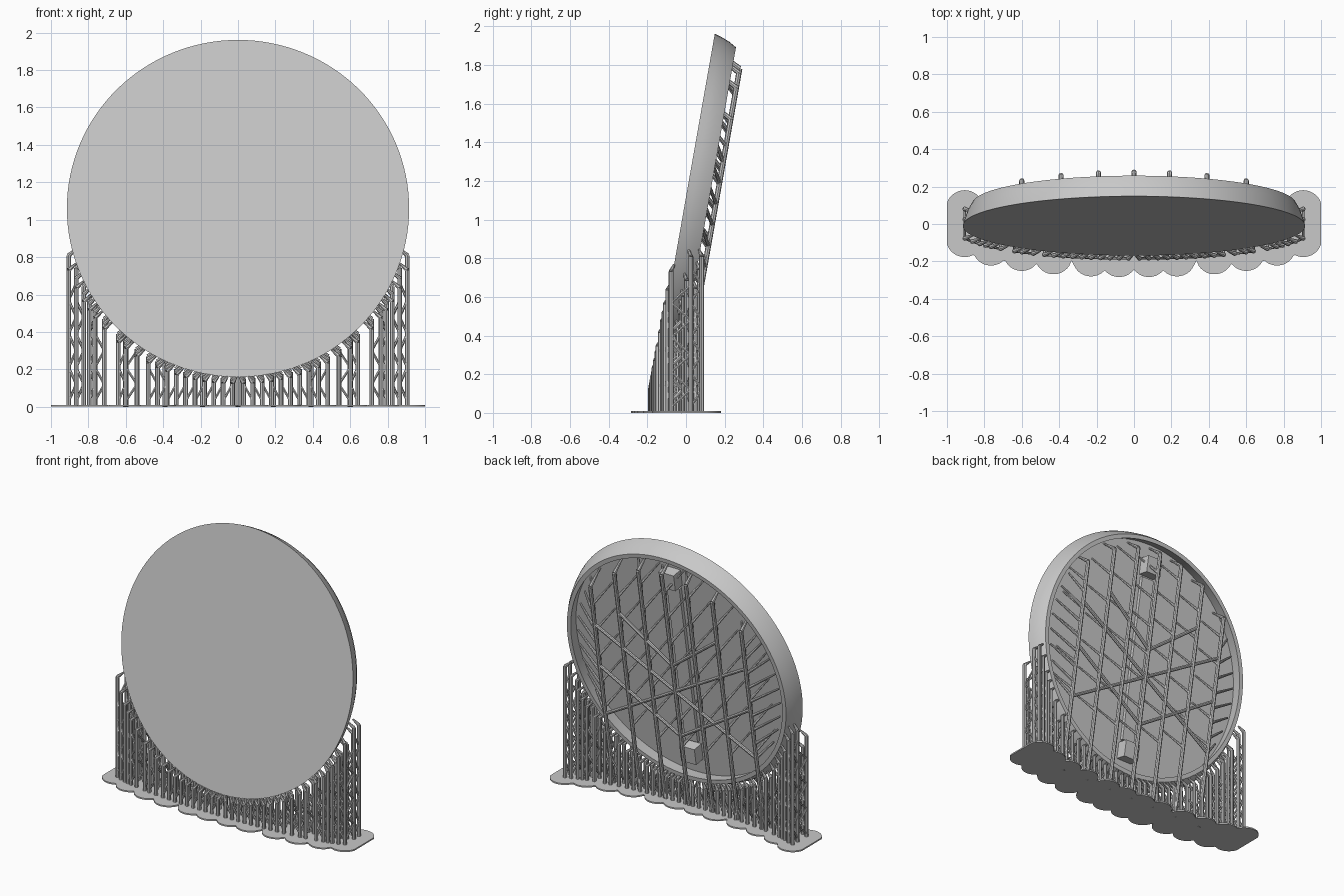
import bpy, bmesh, math
from mathutils import Vector

cube = bpy.data.objects.get("Cube")
if cube:
    bpy.data.objects.remove(cube)

# One plain grey for everything
grey = bpy.data.materials.new("plain grey")
grey.use_nodes = True
grey.diffuse_color = (0.58, 0.58, 0.58, 1)
grey.node_tree.nodes["Principled BSDF"].inputs["Base Color"].default_value = grey.diffuse_color

TILT = math.radians(10)
CENTRE = Vector((0, -0.01, 1.06))
UP = Vector((0, math.sin(TILT), math.cos(TILT)))
BACK = Vector((0, math.cos(TILT), -math.sin(TILT)))
RADIUS, DEPTH = 0.915, 0.12


def on_dish(x, v, d):
    """Point in the leaning frame of the dish: across, up, backwards."""
    return CENTRE + Vector((x, 0, 0)) + UP * v + BACK * d


def finish(name, bm, smooth=True):
    bmesh.ops.recalc_face_normals(bm, faces=bm.faces)
    mesh = bpy.data.meshes.new(name)
    bm.to_mesh(mesh)
    bm.free()
    mesh.materials.append(grey)
    obj = bpy.data.objects.new(name, mesh)
    bpy.context.collection.objects.link(obj)
    if smooth:
        bpy.ops.object.select_all(action='DESELECT')
        obj.select_set(True)
        bpy.context.view_layer.objects.active = obj
        bpy.ops.object.shade_smooth_by_angle(angle=math.radians(35))
    return obj


def rod(bm, a, b, r=0.012, r_end=None, sides=8):
    """Straight round bar, optionally tapering."""
    axis = b - a
    q = axis.to_track_quat('Z', 'Y')
    rings = []
    for p, rad in ((a, r), (b, r if r_end is None else r_end)):
        rings.append([bm.verts.new(p + q @ Vector((rad * math.cos(t), rad * math.sin(t), 0)))
                      for t in (2 * math.pi * i / sides for i in range(sides))])
    for i in range(sides):
        j = (i + 1) % sides
        bm.faces.new((rings[0][i], rings[0][j], rings[1][j], rings[1][i]))
    bm.faces.new(rings[0][::-1])
    bm.faces.new(rings[1])


def box(name, x, v0, v1, d0, d1):
    bm = bmesh.new()
    bmesh.ops.create_cube(bm, size=1)
    for vert in bm.verts:
        c = vert.co
        vert.co = on_dish(c.x * 2 * x, v0 + (c.y + .5) * (v1 - v0), d0 + (c.z + .5) * (d1 - d0))
    return finish(name, bm, False)


# Dish: hollow round shell, open at the back
profile = [(RADIUS, 0), (0.905, 0.035), (0.888, 0.08), (0.865, DEPTH), (0.835, DEPTH), (0.855, 0.03)]
SEG = 128
bm = bmesh.new()
rings = [[bm.verts.new(on_dish(r * math.cos(t), r * math.sin(t), d))
          for t in (2 * math.pi * i / SEG for i in range(SEG))] for r, d in profile]
for a, b in zip(rings, rings[1:]):
    for i in range(SEG):
        j = (i + 1) % SEG
        bm.faces.new((a[i], a[j], b[j], b[i]))
bm.faces.new(rings[0])
bm.faces.new(rings[-1])
finish("dish", bm)

# Inner rib and two small mounts
box("centre_rib", 0.05, -0.6, 0.6, 0.028, 0.055)
box("top_mount", 0.06, 0.62, 0.74, 0.028, 0.11)
box("bottom_mount", 0.06, -0.74, -0.62, 0.028, 0.11)

# Lattice: leaning trunks with side branches that reach the inside of the dish
LAT = 0.158
bm = bmesh.new()
for x in (0, 0.19, 0.39, 0.6):
    for s in ((1, -1) if x else (1,)):
        top = math.sqrt(0.81 ** 2 - x * x) - 0.05
        foot = -CENTRE.z / UP.z - LAT * math.tan(-TILT)
        rod(bm, on_dish(s * x, foot, LAT), on_dish(s * x, top, LAT), 0.014)
        rod(bm, on_dish(s * x, top, LAT), on_dish(s * x, top + 0.07, 0.03), 0.014, 0.006)
        v = -0.5 * top - 0.2
        k = 0
        while v < top - 0.1:
            for side in (1, -1):
                tip_x = s * x + side * 0.085
                rod(bm, on_dish(s * x, v, LAT), on_dish(tip_x, v + 0.12, 0.03), 0.011, 0.005)
            v += 0.2
# Feathered branches towards the rim
for s in (1, -1):
    for i in range(8):
        v = -0.5 + i * 0.11
        reach = math.sqrt(0.83 ** 2 - (v + 0.12) ** 2)
        rod(bm, on_dish(s * 0.6, v, LAT), on_dish(s * (reach - 0.03), v + 0.12, 0.09), 0.011, 0.007)
    # Long crossing braces
    rod(bm, on_dish(-s * 0.6, -0.5, LAT), on_dish(s * 0.6, 0.2, LAT))
    rod(bm, on_dish(0, -0.5, LAT), on_dish(s * 0.6, -0.12, LAT))
    rod(bm, on_dish(0, 0.05, LAT), on_dish(s * 0.39, 0.35, LAT))
finish("back_lattice", bm)

# Support columns: groups under the rim with bent tips and zigzag bracing
groups = [(0.905, 0.865, 0.825), (0.795, 0.765, 0.715), (0.64, 0.6, 0.54),
          [0.48 - 0.05 * i for i in range(10)]]
rows = (0.0, 0.06, 0.115)
feet = []


def column(x, s, d):
    """Top of the upright and the contact point on the rim."""
    tip_x = x - min(0.04, 0.02 + 0.05 * x)
    r = RADIUS - 0.05 * d / DEPTH
    v = -math.sqrt(max(r * r - tip_x * tip_x, 0.04))
    tip = on_dish(s * tip_x, v, d)
    shift = -0.015 if d == 0 else 0.012
    return Vector((s * x, tip.y + shift, max(tip.z - 0.035, 0.08))), tip


def zigzag(bm, a, b):
    """Braces between two uprights, alternating direction."""
    z, flip = 0.03, False
    limit = min(a.z, b.z)
    while z + 0.09 <= limit:
        p, q = (b, a) if flip else (a, b)
        rod(bm, Vector((p.x, p.y, z)), Vector((q.x, q.y, z + 0.09)), 0.007, sides=6)
        z, flip = z + 0.09, not flip


bm = bmesh.new()
for s in (1, -1):
    for group in groups:
        for n, x in enumerate(group):
            tops = []
            for d in rows:
                top, tip = column(x, s, d)
                foot = Vector((top.x, top.y, 0))
                rod(bm, foot, top, 0.013)
                rod(bm, top, tip, 0.013, 0.006)
                tops.append(top)
                feet.append((top.x, top.y, x))
                if n:
                    zigzag(bm, column(group[n - 1], s, d)[0], top)
            if n % 2 == 0:
                zigzag(bm, tops[0], tops[1])
                zigzag(bm, tops[1], tops[2])
finish("support_columns", bm)

# Base: thin scalloped plate, the joined outline of round pads under the columns
pads = [(x, y) for x, y, ax in feet
        if any(abs(ax - p) < 0.006 for p in (0.905, 0.765, 0.6, 0.43, 0.23, 0.08))]
PAD = 0.1
STEPS = 240
front, back = [], []
end = 1.0
for i in range(STEPS + 1):
    x = -end * math.cos(math.pi * i / STEPS)
    spans = [(y, math.sqrt(PAD ** 2 - (x - cx) ** 2)) for cx, y in pads if abs(x - cx) < PAD]
    if spans:
        front.append((x, min(y - h for y, h in spans)))
        back.append((x, max(y + h for y, h in spans)))
bm = bmesh.new()
outline = [bm.verts.new((x, y, 0)) for x, y in front + back[::-1]]
plate = bm.faces.new(outline)
bmesh.ops.triangulate(bm, faces=[plate])
lower = list(bm.faces)
ext = bmesh.ops.extrude_face_region(bm, geom=lower, use_keep_orig=True)
for g in ext["geom"]:
    if isinstance(g, bmesh.types.BMVert):
        g.co.z = 0.01
finish("base_plate", bm)
